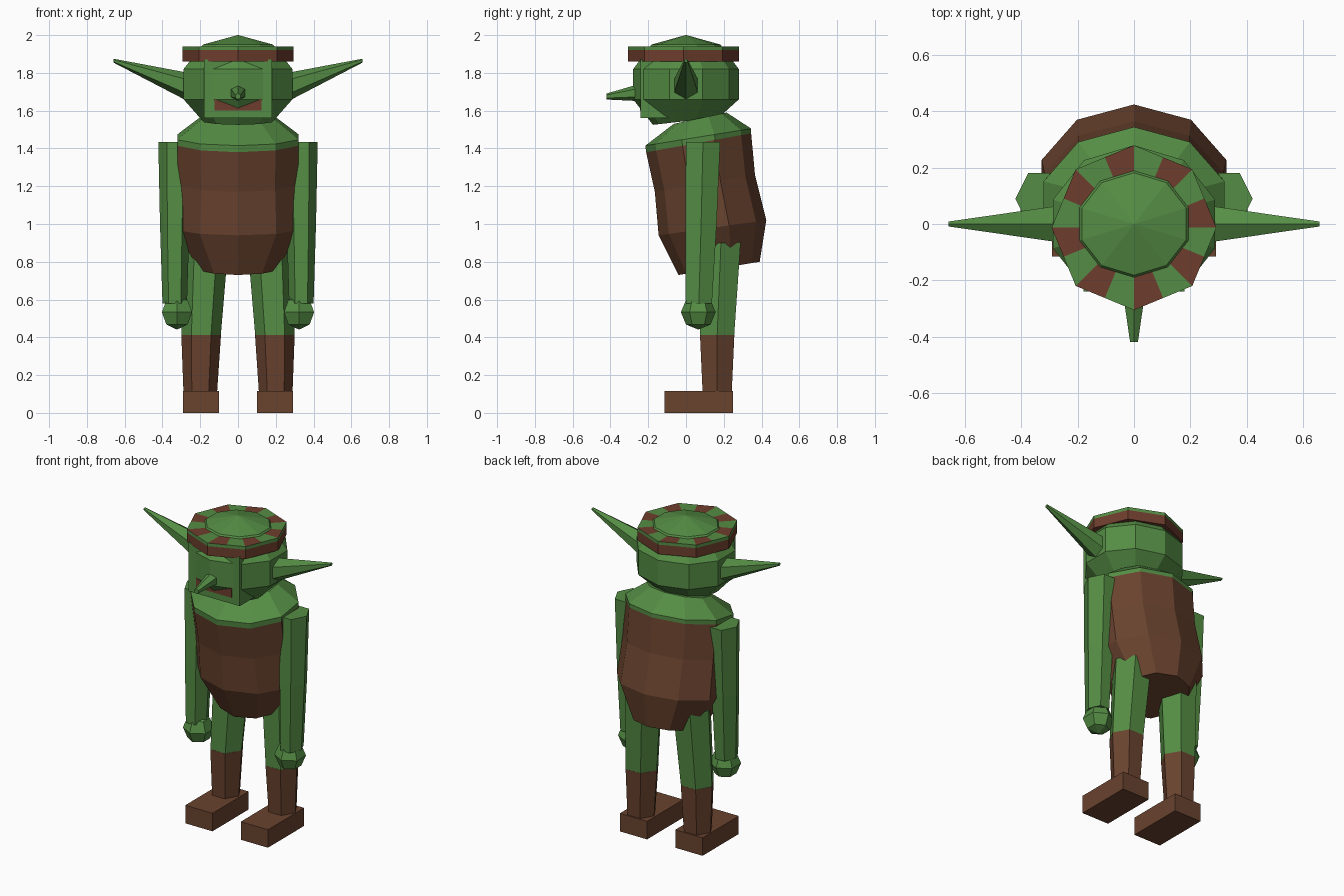
import bpy, bmesh
from math import sin, cos, pi
from mathutils import Vector

cube = bpy.data.objects.get("Cube")
if cube:
    bpy.data.objects.remove(cube)


def material(name, rgb):
    m = bpy.data.materials.new(name)
    m.use_nodes = True
    m.diffuse_color = (*rgb, 1)
    m.node_tree.nodes["Principled BSDF"].inputs["Base Color"].default_value = (*rgb, 1)
    return m


GREEN = material("skin green", (0.09, 0.265, 0.058))
BROWN = material("leather brown", (0.143, 0.056, 0.028))
RED = material("red brown", (0.155, 0.047, 0.026))


def finish(name, bm, *mats):
    bmesh.ops.recalc_face_normals(bm, faces=bm.faces)
    mesh = bpy.data.meshes.new(name)
    bm.to_mesh(mesh)
    bm.free()
    for m in mats:
        mesh.materials.append(m)
    ob = bpy.data.objects.new(name, mesh)
    bpy.context.collection.objects.link(ob)
    return ob


def loft(name, rings, mats, rule=None, loop=False):
    """Skin rings of points; rule(ring, segment) picks the material."""
    bm = bmesh.new()
    vs = [[bm.verts.new(p) for p in r] for r in rings]
    n = len(rings[0])
    pairs = list(zip(vs, vs[1:])) + ([(vs[-1], vs[0])] if loop else [])
    for i, (a, b) in enumerate(pairs):
        for k in range(n):
            j = (k + 1) % n
            f = bm.faces.new((a[k], a[j], b[j], b[k]))
            if rule:
                f.material_index = rule(i, k)
    if not loop:
        bm.faces.new(vs[0])
        bm.faces.new(vs[-1])
    return finish(name, bm, *mats)


def ring(n, x, y, z, rx, ry, tilt=0.0, start=0.0):
    """Level or front-to-back tilted ring around a vertical axis."""
    out = []
    for k in range(n):
        a = start + 2 * pi * k / n
        out.append((x + rx * cos(a), y + ry * sin(a), z + tilt * sin(a)))
    return out


def spike(name, base, tip, r0, r1, up, mat):
    """Six-sided tapered spike between two points."""
    base, tip = Vector(base), Vector(tip)
    side = (tip - base).cross(Vector(up)).normalized()
    up = Vector(up)
    rings = [[c + r * (up * cos(k * pi / 3) + side * sin(k * pi / 3)) for k in range(6)]
             for c, r in ((base, r0), (tip, r1))]
    return loft(name, rings, [mat])


def box(name, lo, hi, mat):
    bm = bmesh.new()
    bmesh.ops.create_cube(bm, size=1)
    for v in bm.verts:
        v.co = [(a + b) / 2 + c * (b - a) for a, b, c in zip(lo, hi, v.co)]
    return finish(name, bm, mat)


def ball(name, at, radius, mat):
    bm = bmesh.new()
    bmesh.ops.create_uvsphere(bm, u_segments=6, v_segments=4, radius=radius)
    bmesh.ops.translate(bm, verts=bm.verts, vec=at)
    return finish(name, bm, mat)


TOP = pi / 2  # start ten-sided rings with a point at the back

# Tunic: leaning barrel, each ring tilted down to the front
loft("tunic", [ring(10, 0, y, z, rx, ry, t, TOP) for y, z, rx, ry, t in (
    (0.175, 0.765, 0.215, 0.215, 0.035),
    (0.14, 0.98, 0.345, 0.285, 0.04),
    (0.10, 1.215, 0.335, 0.265, 0.045),
    (0.067, 1.43, 0.336, 0.278, 0.05))], [BROWN])

# Shoulders and neck
loft("shoulders", [ring(10, 0, y, z, rx, ry, t, TOP) for y, z, rx, ry, t in (
    (0.067, 1.43, 0.336, 0.278, 0.05),
    (0.065, 1.46, 0.338, 0.28, 0.045),
    (0.075, 1.56, 0.205, 0.14, 0.03))], [GREEN])

# Head: faceted ball whose crown rises through the hat brim
loft("head", [ring(10, 0, 0, z, rx, ry, t, TOP) for z, rx, ry, t in (
    (1.545, 0.19, 0.175, 0.02),
    (1.66, 0.303, 0.28, 0.0),
    (1.82, 0.303, 0.28, 0.0),
    (1.95, 0.195, 0.182, 0.0),
    (2.0, 0.002, 0.002, 0.0))], [GREEN])
box("face", (-0.18, -0.24, 1.56), (0.18, -0.06, 1.87), GREEN)
box("mouth", (-0.125, -0.244, 1.6), (0.125, -0.236, 1.665), RED)
spike("nose", (0, -0.23, 1.698), (0, -0.42, 1.675), 0.048, 0.016, (0, 0, 1), GREEN)


# Hat brim: octagon with every edge halved, so the top carries stripes
def brim_ring(r, z):
    corner = [Vector(p) for p in ring(8, 0, -0.013, z, r, r)]
    pts = []
    for k, c in enumerate(corner):
        pts += [c, (c + corner[(k + 1) % 8]) / 2]
    return pts


def brim_colour(i, k):
    if i == 1:
        return 0
    if i == 2:
        return 1 if k % 2 == 0 else 0
    return 1


loft("hat_brim", [brim_ring(r, z) for r, z in (
    (0.293, 1.86), (0.293, 1.92), (0.293, 1.94), (0.17, 1.94), (0.17, 1.86))],
    [GREEN, RED], brim_colour, loop=True)

# Paired parts
for s, side in ((1, "left"), (-1, "right")):
    spike(side + "_ear", (s * 0.25, 0, 1.72), (s * 0.66, 0, 1.865), 0.078, 0.01,
          (0, 0, 1), GREEN)
    loft(side + "_arm", [ring(6, s * x, y, z, rx, ry) for x, y, z, rx, ry in (
        (0.335, 0.068, 0.58, 0.065, 0.08),
        (0.335, 0.08, 1.0, 0.078, 0.095),
        (0.33, 0.09, 1.435, 0.092, 0.105))], [GREEN])
    ball(side + "_hand", (s * 0.323, 0.065, 0.533), 0.092, GREEN)
    loft(side + "_thigh", [ring(6, s * x, y, z, r, r) for x, y, z, r in (
        (0.195, 0.165, 0.41, 0.104),
        (0.17, 0.185, 0.9, 0.12))], [GREEN])
    loft(side + "_boot_shaft", [ring(6, s * x, y, z, r, r) for x, y, z, r in (
        (0.2, 0.165, 0.09, 0.088),
        (0.195, 0.165, 0.412, 0.105))], [BROWN])
    x0, x1 = sorted((s * 0.1, s * 0.292))
    box(side + "_boot", (x0, -0.115, 0), (x1, 0.25, 0.115), BROWN)
